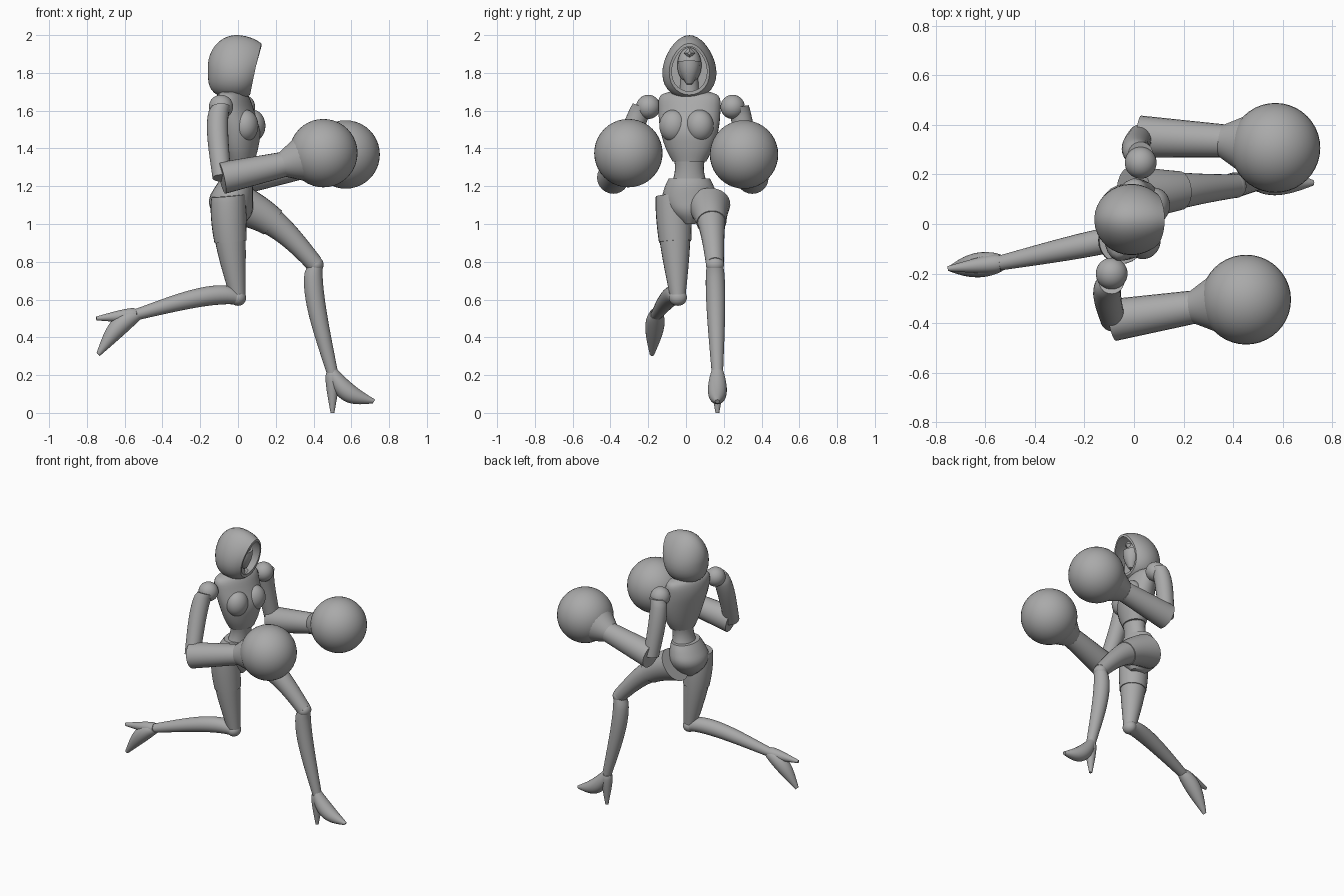
import bpy, bmesh, math
from mathutils import Vector, Matrix

old = bpy.data.objects.get("Cube")
if old:
    bpy.data.objects.remove(old, do_unlink=True)

# One plain clay colour for the whole figure
CLAY = (0.4, 0.4, 0.4, 1)
clay = bpy.data.materials.new("clay grey")
clay.use_nodes = True
clay.diffuse_color = CLAY
clay.node_tree.nodes["Principled BSDF"].inputs["Base Color"].default_value = CLAY


def finish(name, bm, angle=40):
    bmesh.ops.recalc_face_normals(bm, faces=bm.faces)
    mesh = bpy.data.meshes.new(name)
    bm.to_mesh(mesh)
    bm.free()
    mesh.materials.append(clay)
    obj = bpy.data.objects.new(name, mesh)
    bpy.context.collection.objects.link(obj)
    bpy.ops.object.select_all(action='DESELECT')
    obj.select_set(True)
    bpy.context.view_layer.objects.active = obj
    bpy.ops.object.shade_smooth_by_angle(angle=math.radians(angle))


def skin(name, rings, angle=40):
    """Join matching rings of points and close both ends."""
    bm = bmesh.new()
    loops = [[bm.verts.new(point) for point in ring] for ring in rings]
    for low, high in zip(loops, loops[1:]):
        for i in range(len(low)):
            bm.faces.new((low[i - 1], low[i], high[i], high[i - 1]))
    bm.faces.new(loops[0])
    bm.faces.new(loops[-1])
    finish(name, bm, angle)


def circle(sides=24):
    return [Vector((math.cos(a), math.sin(a), 0))
            for a in (math.tau * k / sides for k in range(sides))]


def limb(name, start, end, first, last, swell=0, peak=.5, bow=(0, 0, 0), until=1, grow=0):
    """Round tapered tube that swells and bows most at the peak fraction."""
    start, end, bow = Vector(start), Vector(end), Vector(bow)
    turn = (end - start).to_track_quat('Z', 'Y')
    steps = 16
    rings = []
    for step in range(steps + 1):
        t = until * step / steps
        shape = math.sin(math.pi * t ** (math.log(.5) / math.log(peak)))
        radius = first + (last - first) * t + swell * shape + grow
        centre = start.lerp(end, t) + bow * shape
        rings.append([centre + turn @ point * radius for point in circle()])
    skin(name, rings)


def stack(name, stations, twist=0):
    """Level ovals; each station is height, forward shift, half depth, half width."""
    path = [Vector(s) for s in stations]
    for _ in range(2):  # cut the corners of the profile to soften it
        soft = [path[0]]
        for a, b in zip(path, path[1:]):
            soft += [a.lerp(b, .25), a.lerp(b, .75)]
        path = soft + [path[-1]]
    turn = Matrix.Rotation(math.radians(twist), 3, 'Z')
    rings = []
    for height, shift, depth, width in path:
        centre = Vector((shift, MIDDLE, height))
        rings.append([centre + turn @ Vector((p.x * depth, p.y * width, 0)) for p in circle()])
    skin(name, rings)


def ball(name, centre, size, twist=0):
    bm = bmesh.new()
    bmesh.ops.create_uvsphere(bm, u_segments=40, v_segments=20, radius=1)
    bm.transform(Matrix.Translation(centre) @ Matrix.Rotation(math.radians(twist), 4, 'Z')
                 @ Matrix.Diagonal((*size, 1)))
    finish(name, bm)


MIDDLE = .018  # sideways centre of head and trunk


# Hood: teardrop sections from the back to the rim, then into the cavity
def hood_ring(phi, scale=1):
    reach = .15 if phi < 0 else .2
    size = math.cos(phi)
    lean = .09 * max(0, math.sin(phi))
    ring = []
    for point in circle(32):
        up = point.x
        drop = size if up > 0 else math.sqrt(size)
        ring.append((reach * math.sin(phi) - .01 - lean * (1 - up) / 2,
                     MIDDLE + .141 * size * scale * point.y * (1 - .2 * up),
                     1.83 + .17 * drop * scale * up))
    return ring


RIM = math.radians(42)
BACK = math.radians(-86)
sections = [hood_ring(BACK + (RIM - BACK) * k / 14) for k in range(15)]
sections += [hood_ring(RIM * k, .87) for k in (1, .5, 0)]
skin("hood", sections, 50)

# Head, mask, brow gem and neck
ball("head", (0, MIDDLE, 1.84), (.075, .064, .095))
limb("face_mask", (.04, MIDDLE, 1.74), (.03, MIDDLE, 1.86), .015, .06, .01)
bm = bmesh.new()
bmesh.ops.create_cone(bm, cap_ends=True, segments=4, radius1=.03, radius2=.01, depth=.02)
bm.transform(Matrix.Translation((.07, MIDDLE, 1.905)) @ Matrix.Rotation(math.pi / 2, 4, 'Y'))
finish("brow_gem", bm, 20)
limb("neck", (-.03, MIDDLE, 1.62), (-.01, MIDDLE, 1.78), .06, .045)

# Trunk; the chest turns so that the far shoulder leads
TURN = -15
stack("chest", [(1.7, -.03, .05, .11), (1.68, -.03, .08, .17), (1.6, -.02, .1, .17),
                (1.5, .01, .11, .16), (1.4, .015, .09, .13), (1.33, .015, .07, .09)], TURN)
for side, label in ((-1, "near"), (1, "far")):
    spot = Matrix.Rotation(math.radians(TURN), 3, 'Z') @ Vector((.06, side * .072, 1.52))
    ball(label + "_bust", spot + Vector((0, MIDDLE, 0)), (.068, .075, .085), TURN)
stack("waist", [(1.38, .015, .07, .09), (1.28, .01, .06, .07), (1.18, -.01, .08, .11)])
stack("pelvis", [(1.24, -.01, .08, .11), (1.2, -.02, .1, .13), (1.13, -.04, .12, .15),
                 (1.06, -.03, .11, .11), (1, -.015, .05, .03)])

# Legs: the near one trails, the far one strides forward
near_leg = dict(hip=(-.05, -.07, 1.15), knee=(0, -.043, .61), ankle=(-.54, -.157, .52),
                toe=(-.74, -.18, .31), spike=(-.75, -.18, .5),
                thigh=(.085, .04, .016, .4, (-.012, 0, 0)),
                calf_bow=(0, 0, .035), foot_bow=(-.015, 0, .015))
far_leg = dict(hip=(0, .12, 1.1), knee=(.41, .153, .785), ankle=(.5, .166, .21),
               toe=(.72, .166, .06), spike=(.5, .166, 0),
               thigh=(.11, .047, -.008, .5, (0, 0, .05)),
               calf_bow=(-.03, 0, 0), foot_bow=(0, 0, -.045))
for label, leg in (("near", near_leg), ("far", far_leg)):
    hip, knee, ankle, toe = (leg[joint] for joint in ("hip", "knee", "ankle", "toe"))
    limb(label + "_thigh", hip, knee, *leg["thigh"])
    limb(label + "_shorts_leg", hip, knee, *leg["thigh"], until=.45, grow=.005)
    ball(label + "_knee", knee, (.043, .048, .043))
    limb(label + "_calf", knee, ankle, .043, .03, .012, .33, leg["calf_bow"])
    limb(label + "_shoe", ankle, toe, .034, .012, .024, .4, leg["foot_bow"])
    limb(label + "_heel", ankle, leg["spike"], .033, .01, .008, .3)

# Arms: shoulder ball, upper arm, forearm, flared cuff and round glove
near_arm = dict(shoulder=(-.09, -.2, 1.62), elbow=(-.085, -.387, 1.243),
                wrist=(.24, -.335, 1.315), glove=(.452, -.305, 1.375))
far_arm = dict(shoulder=(.027, .247, 1.62), elbow=(.025, .352, 1.243),
               wrist=(.36, .335, 1.31), glove=(.57, .307, 1.368))
for label, arm in (("near", near_arm), ("far", far_arm)):
    shoulder, elbow, wrist, glove = (Vector(place) for place in arm.values())
    outward = Vector((0, math.copysign(.035, shoulder.y), 0))
    ball(label + "_shoulder", shoulder, [.064] * 3)
    limb(label + "_upper_arm", shoulder + outward, elbow, .05, .05, .006, .3, (-.02, 0, 0))
    limb(label + "_forearm", elbow, wrist, .085, .067)
    limb(label + "_cuff", wrist.lerp(elbow, .05), wrist.lerp(glove, .5), .06, .128)
    ball(label + "_glove", glove, [.181] * 3)
